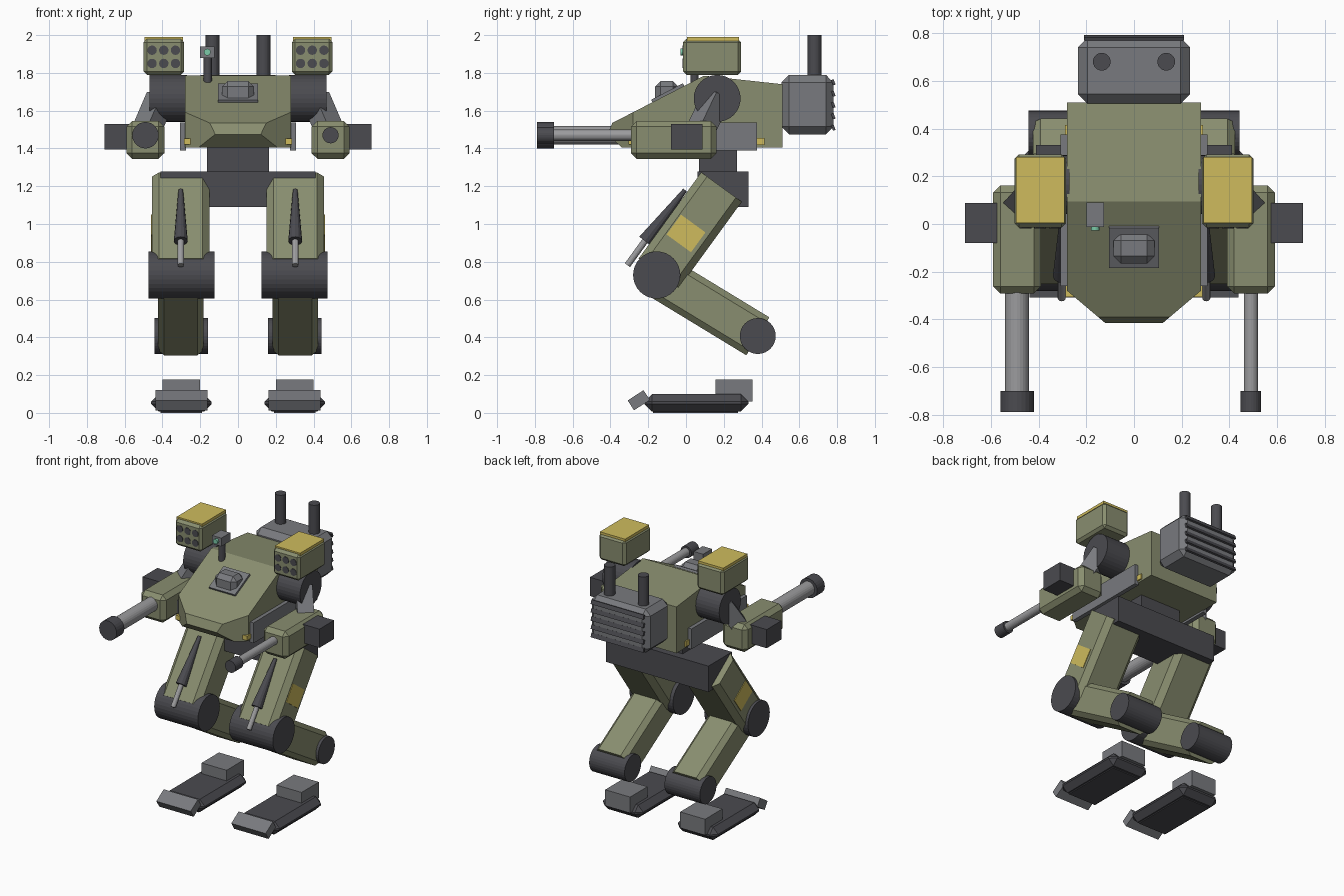
import bpy, bmesh
from math import radians
from mathutils import Matrix, Vector

if "Cube" in bpy.data.objects:
    bpy.data.objects.remove(bpy.data.objects["Cube"])


def material(name, rgb):
    m = bpy.data.materials.new(name)
    m.diffuse_color = (*rgb, 1)
    m.use_nodes = True
    m.node_tree.nodes["Principled BSDF"].inputs["Base Color"].default_value = m.diffuse_color
    return m


GREEN = material("olive", (0.25, 0.27, 0.16))
YELLOW = material("yellow", (0.62, 0.50, 0.11))
DARK = material("dark_metal", (0.07, 0.07, 0.08))
GREY = material("grey_metal", (0.19, 0.195, 0.21))
STEEL = material("barrel_steel", (0.33, 0.33, 0.34))
LENS = material("lens", (0.2, 0.6, 0.4))


def finish(name, bm, mat, smooth=False):
    bmesh.ops.recalc_face_normals(bm, faces=bm.faces)
    me = bpy.data.meshes.new(name)
    bm.to_mesh(me)
    bm.free()
    me.materials.append(mat)
    ob = bpy.data.objects.new(name, me)
    bpy.context.collection.objects.link(ob)
    return ob


def box(name, c, size, mat, bevel=0, axis=None, tilt=0):
    """Box at c, tilted about x; bevel all edges or only those along one axis."""
    bm = bmesh.new()
    bmesh.ops.create_cube(bm, size=1, matrix=Matrix.Diagonal((*size, 1)))
    if bevel:
        es = [e for e in bm.edges if axis is None or
              abs((e.verts[0].co - e.verts[1].co).normalized()[axis]) > 0.9]
        bmesh.ops.bevel(bm, geom=es, offset=bevel, segments=1, affect='EDGES', profile=0.5)
    bm.transform(Matrix.Translation(c) @ Matrix.Rotation(radians(tilt), 4, 'X'))
    return finish(name, bm, mat)


def span(name, x, y, z, mat, bevel=0, axis=None):
    """Box given by its ranges on each axis."""
    r = (x, y, z)
    return box(name, [(a + b) / 2 for a, b in r], [abs(b - a) for a, b in r], mat, bevel, axis)


def rod(name, a, b, r, mat, r2=None, n=24):
    """Cylinder or cone from a to b."""
    a, b = Vector(a), Vector(b)
    d = b - a
    bm = bmesh.new()
    bmesh.ops.create_cone(bm, cap_ends=True, segments=n, radius1=r,
                          radius2=r if r2 is None else r2, depth=d.length)
    bm.transform(Matrix.Translation((a + b) / 2) @ d.to_track_quat('Z', 'Y').to_matrix().to_4x4())
    return finish(name, bm, mat)


# Hull: side profile extruded, nose corners cut off
bm = bmesh.new()
profile = [(-0.39, 1.535), (0.095, 1.785), (0.51, 1.74), (0.51, 1.405), (-0.34, 1.405), (-0.415, 1.475)]
f = bm.faces.new([bm.verts.new((-0.28, y, z)) for y, z in profile])
ext = bmesh.ops.extrude_face_region(bm, geom=[f])
bmesh.ops.translate(bm, vec=(0.56, 0, 0), verts=[v for v in ext['geom'] if isinstance(v, bmesh.types.BMVert)])
for s in (1, -1):
    cut = bmesh.ops.bisect_plane(bm, geom=bm.verts[:] + bm.edges[:] + bm.faces[:], clear_outer=True,
                                 plane_co=(s * 0.28, -0.28, 1.5), plane_no=(s * 0.11, -0.13, 0))
    bmesh.ops.edgeloop_fill(bm, edges=[e for e in cut['geom_cut'] if isinstance(e, bmesh.types.BMEdge)])
finish("hull", bm, GREEN)

# Hatch and canopy on the sloping hull front
box("canopy_plate", (0, -0.095, 1.69), (0.21, 0.19, 0.025), GREY, tilt=27.5)
span("canopy", (-0.085, 0.085), (-0.165, -0.04), (1.62, 1.757), GREY, 0.03)

# Engine pack with louvres and exhausts
span("engine_pack", (-0.235, 0.235), (0.505, 0.78), (1.475, 1.79), GREY, 0.04)
for i in range(5):
    box("louvre", (0, 0.78, 1.51 + i * 0.06), (0.42, 0.014, 0.03), DARK, tilt=20)
for s in (1, -1):
    rod("exhaust", (s * 0.135, 0.68, 1.75), (s * 0.135, 0.68, 2.0), 0.037, DARK)

# Waist and pelvis
span("waist", (-0.163, 0.163), (0.07, 0.27), (1.2, 1.42), DARK)
span("pelvis", (-0.41, 0.41), (0.06, 0.33), (1.09, 1.278), DARK)

# Sensor on its post
rod("sensor_post", (-0.16, 0.045, 1.72), (-0.16, 0.045, 1.89), 0.022, DARK, n=16)
span("sensor_head", (-0.2, -0.125), (-0.012, 0.09), (1.88, 1.94), GREY)
rod("sensor_lens", (-0.163, -0.01, 1.91), (-0.163, -0.028, 1.91), 0.018, LENS, n=16)

for s in (1, -1):
    # Hull side rails and marker lights
    span("side_rail", (s * 0.275, s * 0.307), (-0.26, 0.375), (1.39, 1.537), GREY)
    span("front_light", (s * 0.238, s * 0.287), (-0.305, -0.26), (1.42, 1.452), YELLOW)
    span("rear_light", (s * 0.26, s * 0.29), (0.37, 0.415), (1.417, 1.455), YELLOW)

    # Shoulder drum and strut down to the gun
    rod("shoulder", (s * 0.27, 0.165, 1.665), (s * 0.468, 0.165, 1.665), 0.124, DARK, n=32)
    a, b = Vector((s * 0.41, 0.16, 1.67)), Vector((s * 0.5, 0.06, 1.46))
    bm = bmesh.new()
    bmesh.ops.create_cube(bm, size=1, matrix=Matrix.Diagonal((0.11, 0.11, (b - a).length, 1)))
    bm.transform(Matrix.Translation((a + b) / 2) @ (b - a).to_track_quat('Z', 'Y').to_matrix().to_4x4())
    finish("arm_strut", bm, GREY)

    # Gun arm: heavy barrel on one side, light barrel on the other
    span("gun_housing", (s * 0.39, s * 0.59), (-0.292, 0.162), (1.345, 1.545), GREEN, 0.03)
    span("ammo_box", (s * 0.55, s * 0.708), (-0.08, 0.088), (1.395, 1.53), DARK)
    r, rm = (0.03, 0.043) if s > 0 else (0.05, 0.07)
    rod("gun_barrel", (s * 0.49, -0.28, 1.47), (s * 0.49, -0.72, 1.47), r, STEEL)
    rod("gun_muzzle", (s * 0.49, -0.70, 1.47), (s * 0.49, -0.788, 1.47), rm, DARK)

    # Rocket launcher with tubes and top cover
    span("launcher", (s * 0.285, s * 0.5), (-0.015, 0.292), (1.79, 1.98), GREEN, 0.018)
    span("launcher_cover", (s * 0.292, s * 0.494), (0.005, 0.28), (1.97, 1.99), YELLOW)
    for i in range(3):
        for z in (1.85, 1.92):
            x = s * (0.331 + i * 0.062)
            rod("rocket_tube", (x, 0.05, z), (x, -0.018, z), 0.025, DARK, n=16)

    # Thigh, outer marking and thigh gun
    x = s * 0.303
    box("thigh", (x, 0.022, 0.967), (0.305, 0.265, 0.565), GREEN, 0.038, 2, tilt=-36)
    box("thigh_marking", (s * 0.452, 0.0, 0.95), (0.016, 0.16, 0.13), YELLOW, tilt=-36)
    rod("thigh_gun", (x, -0.218, 0.91), (x, -0.005, 1.18), 0.037, DARK, 0.012, n=12)
    rod("thigh_gun_barrel", (x, -0.21, 0.92), (x, -0.31, 0.782), 0.017, STEEL, n=12)

    # Knee, shank and ankle
    rod("knee", (s * 0.125, -0.155, 0.73), (s * 0.475, -0.155, 0.73), 0.125, DARK, n=32)
    box("shank", (x, 0.113, 0.568), (0.24, 0.235, 0.626), GREEN, 0.032, 2, tilt=58.7)
    rod("ankle", (s * 0.16, 0.38, 0.407), (s * 0.443, 0.38, 0.407), 0.095, DARK, n=32)

    # Foot: sole, toe plate and heel block
    box("sole", (s * 0.3, 0.055, 0.053), (0.32, 0.55, 0.092), DARK, 0.04)
    box("sole_pad", (s * 0.3, 0.05, 0.01), (0.22, 0.45, 0.02), DARK)
    box("toe", (s * 0.3, -0.25, 0.067), (0.275, 0.1, 0.062), GREY, tilt=33)
    span("heel_block", (s * 0.2, s * 0.4), (0.155, 0.353), (0.06, 0.176), GREY)
